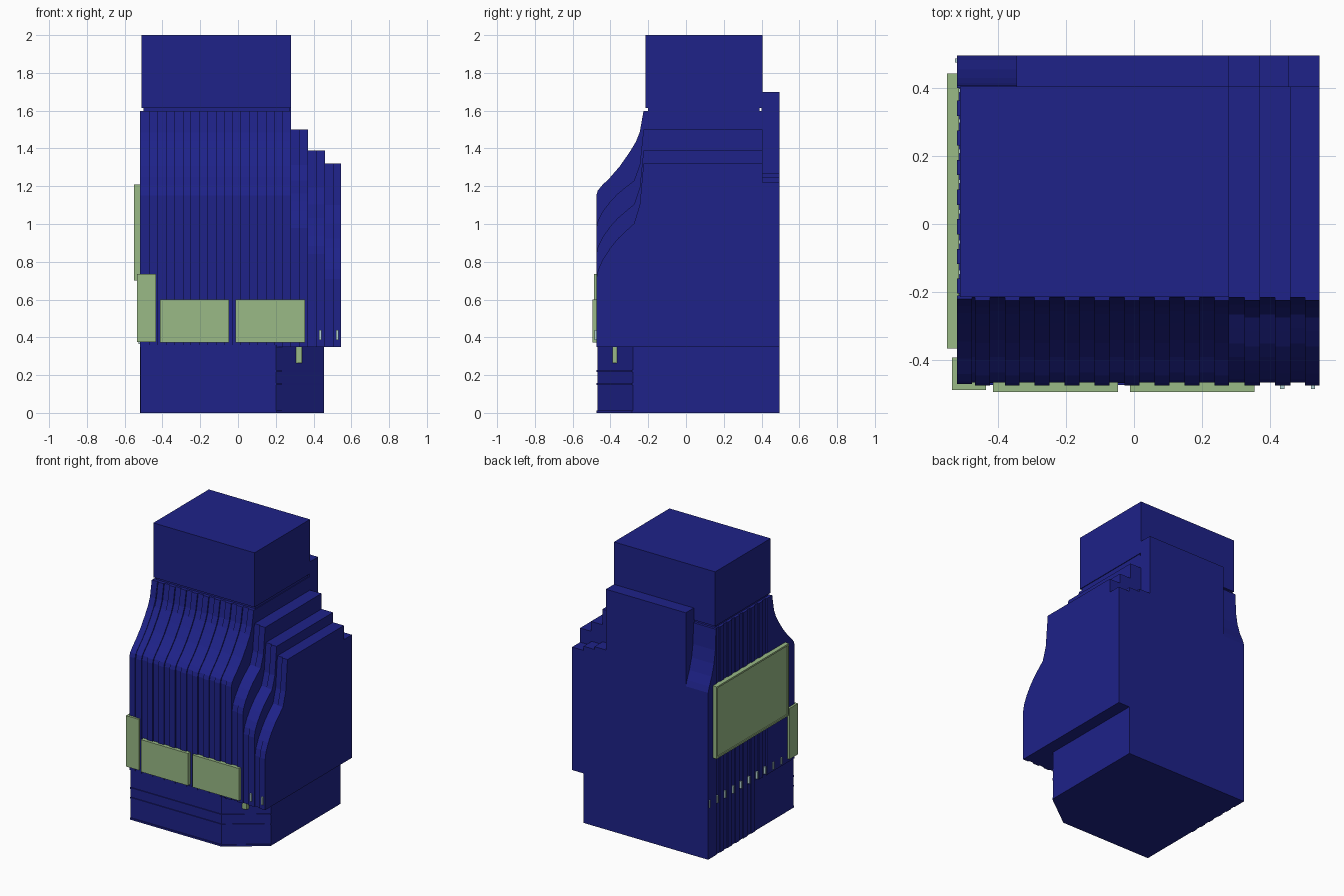
import bpy, bmesh
from mathutils import Vector

if "Cube" in bpy.data.objects:
    bpy.data.objects.remove(bpy.data.objects["Cube"])


def material(name, rgb):
    m = bpy.data.materials.new(name)
    m.diffuse_color = (*rgb, 1)
    m.use_nodes = True
    m.node_tree.nodes["Principled BSDF"].inputs["Base Color"].default_value = m.diffuse_color
    return m


BLUE = material("blue_cladding", (0.013, 0.016, 0.25))
GREEN = material("green_panel", (0.32, 0.49, 0.24))
LAMP = material("pale_lamp", (0.45, 0.65, 0.65))


def add_prism(bm, pts, axis, lo, hi):
    """Extrude a 2D outline along x (outline in y,z) or z (outline in x,y)."""
    place = (lambda p: (lo, *p)) if axis == 'x' else (lambda p: (*p, lo))
    step = (hi - lo, 0, 0) if axis == 'x' else (0, 0, hi - lo)
    face = bm.faces.new([bm.verts.new(place(p)) for p in pts])
    new = bmesh.ops.extrude_face_region(bm, geom=[face])['geom']
    bmesh.ops.translate(bm, vec=Vector(step),
                        verts=[v for v in new if isinstance(v, bmesh.types.BMVert)])


def finish(bm, name, mat):
    bmesh.ops.recalc_face_normals(bm, faces=bm.faces)
    mesh = bpy.data.meshes.new(name)
    bm.to_mesh(mesh)
    bm.free()
    mesh.materials.append(mat)
    ob = bpy.data.objects.new(name, mesh)
    bpy.context.collection.objects.link(ob)
    return ob


def boxes(name, mat, *dims):
    """One object made of boxes given as (x0, x1, y0, y1, z0, z1)."""
    bm = bmesh.new()
    for x0, x1, y0, y1, z0, z1 in dims:
        add_prism(bm, [(x0, y0), (x1, y0), (x1, y1), (x0, y1)], 'z', z0, z1)
    return finish(bm, name, mat)


# Ground floor with the chamfered entrance corner and thin bands
def floor_outline(e):
    return [(-0.515, -0.468 - e), (0.2 + e / 2, -0.468 - e), (0.455, -0.28 - e),
            (0.455, 0.49), (-0.515, 0.49)]


bm = bmesh.new()
add_prism(bm, floor_outline(0), 'z', 0, 0.36)
for z0, z1 in ((0, 0.012), (0.148, 0.158), (0.217, 0.227)):
    add_prism(bm, floor_outline(0.006), 'z', z0, z1)
finish(bm, "ground_floor", BLUE)

# Pleated facade bays: a recessed wall plus raised ribs, sweeping in at the top
PITCH = 0.0889
RIB = 0.009
SWEEP = [(0, 0), (0.01, 0.08), (0.035, 0.17), (0.075, 0.27), (0.115, 0.35),
         (0.16, 0.42), (0.2, 0.48), (0.23, 0.64), (0.25, 1)]
MAIN = [(0, 0), (0.008, 0.06), (0.03, 0.12), (0.075, 0.22), (0.125, 0.35),
        (0.175, 0.51), (0.21, 0.64), (0.23, 0.75), (0.25, 1)]


def bay_profile(start, top, curve, shift, back):
    front = [(-0.475 + shift + y, start + t * (top - start)) for y, t in curve]
    return [(-0.475 + shift, 0.35)] + front + [(back, top), (back, 0.35)]


def bay(name, x0, x1, start, top, curve, count):
    bm = bmesh.new()
    add_prism(bm, bay_profile(start, top, curve, RIB, 0.405), 'x', x0, x1)
    width = (x1 - x0) / count
    for i in range(count):
        right = x0 + (i + 1) * width
        add_prism(bm, bay_profile(start, top, curve, 0, -0.1), 'x', right - width / 2, right)
    ob = finish(bm, name, BLUE)
    return ob


bay("main_shaft", -0.512, 0.28, 1.15, 1.597, MAIN, 9)
for i, (x0, x1, start, top) in enumerate([(0.28, 0.37, 0.98, 1.5), (0.37, 0.46, 0.84, 1.39),
                                          (0.46, 0.545, 0.71, 1.32)]):
    bay(f"stepped_bay_{i + 1}", x0, x1, start, top, SWEEP, 1)

# Ribs down the left wall
boxes("left_wall_ribs", BLUE,
      *[(-0.52, -0.5, y, y + 0.045, 0.0 if y > -0.1 else 0.35, 1.597)
        for y in [-0.205 + PITCH * k * 0.98 for k in range(7)]],
      *[(-0.52, -0.5, y, y + 0.045, 0.35, 1.15) for y in (-0.379, -0.292)])

# Front left corner rib
bm = bmesh.new()
add_prism(bm, bay_profile(1.15, 1.597, MAIN, 0.004, -0.21), 'x', -0.52, -0.476)
finish(bm, "corner_rib", BLUE)

# Rear service slab, stepped at the right, with a curved corner at the left
boxes("rear_slab", BLUE,
      (-0.345, 0.28, 0.4, 0.495, 0.0, 1.7), (0.28, 0.37, 0.4, 0.495, 0.0, 1.27),
      (0.37, 0.455, 0.4, 0.495, 0.0, 1.25), (0.455, 0.545, 0.4, 0.495, 0.35, 1.22))
bm = bmesh.new()
add_prism(bm, [(0.4, 0), (0.495, 0), (0.495, 1.18), (0.482, 1.22), (0.455, 1.28),
               (0.43, 1.36), (0.415, 1.45), (0.408, 1.597), (0.4, 1.597)], 'x', -0.52, -0.345)
finish(bm, "rear_curved_corner", BLUE)

# Crown block on a narrow neck
boxes("neck", BLUE, (-0.5, 0.275, -0.2, 0.39, 1.59, 1.62))
boxes("crown_block", BLUE, (-0.512, 0.28, -0.215, 0.405, 1.615, 2.0))


# Panels with a thin raised frame
boxes("left_panel", GREEN, (-0.543, -0.515, -0.355, 0.43, 0.71, 1.2),
      (-0.55, -0.515, -0.366, 0.442, 0.7, 0.712), (-0.55, -0.515, -0.366, 0.442, 1.198, 1.21),
      (-0.55, -0.515, -0.366, -0.354, 0.712, 1.198), (-0.55, -0.515, 0.43, 0.442, 0.712, 1.198))
boxes("corner_panel", GREEN, (-0.535, -0.435, -0.488, -0.465, 0.375, 0.735),
      (-0.535, -0.51, -0.465, -0.392, 0.375, 0.735))
for n, x0 in (("left", -0.414), ("right", -0.012)):
    boxes(f"front_panel_{n}", GREEN, (x0, x0 + 0.367, -0.494, -0.465, 0.372, 0.6))
boxes("entrance_panel", GREEN, (0.262, 0.34, -0.39, -0.34, 0.265, 0.35))

# Small lamps on the lower edge
boxes("front_lamps", LAMP,
      *[(x, x + 0.012, -0.485, -0.465, 0.385, 0.44) for x in (0.43, 0.52)])
boxes("left_lamps", LAMP,
      *[(-0.526, -0.505, y, y + 0.012, 0.365, 0.415)
        for y in [0.475 - 0.089 * k for k in range(10)]])
